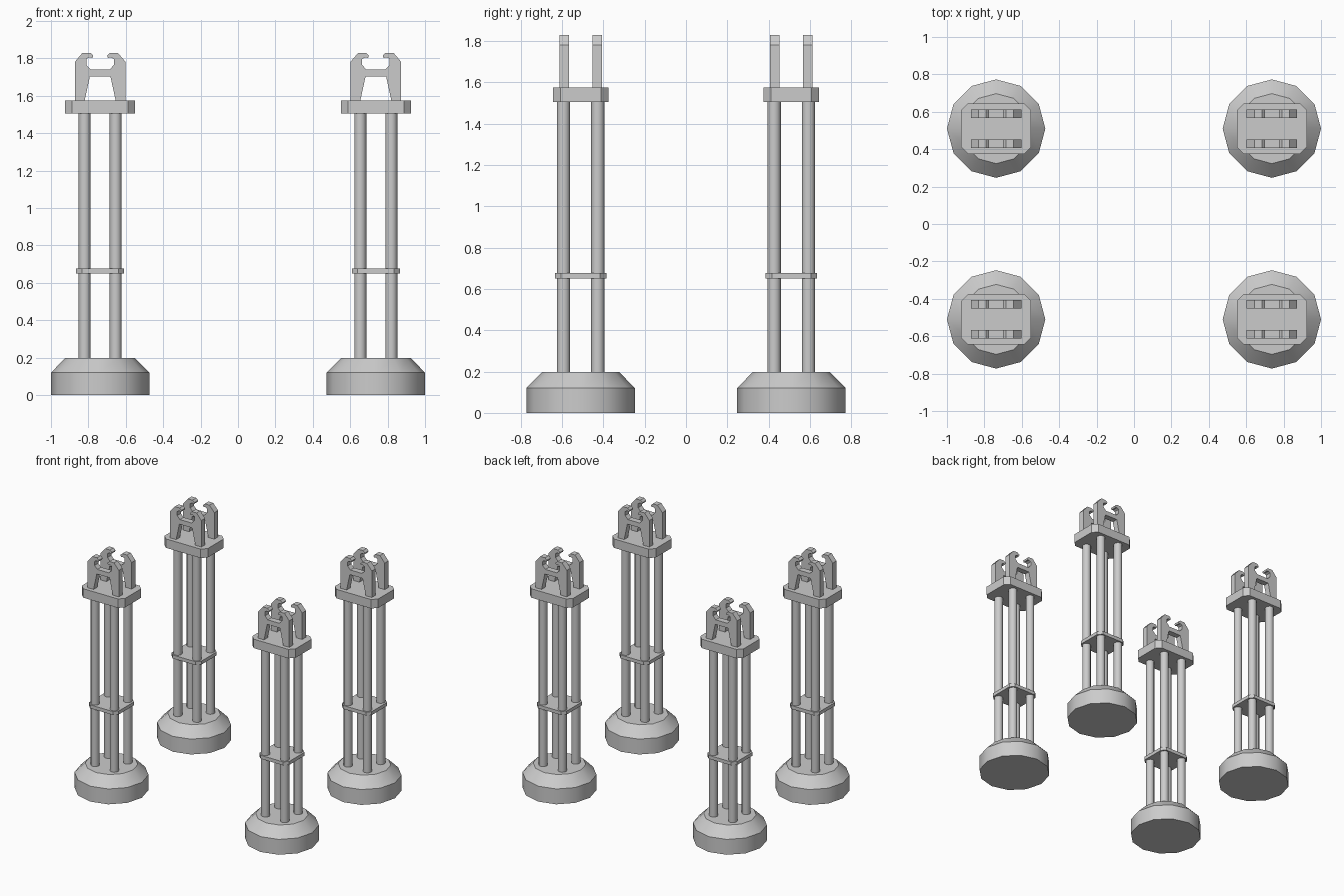
import bpy
import bmesh
import math

if "Cube" in bpy.data.objects:
    bpy.data.objects.remove(bpy.data.objects["Cube"])

grey = bpy.data.materials.new("light_grey")
grey.use_nodes = True
grey.diffuse_color = (0.6, 0.6, 0.6, 1)
grey.node_tree.nodes["Principled BSDF"].inputs["Base Color"].default_value = (0.6, 0.6, 0.6, 1)


def add_object(name, bm, location, smooth=False):
    bmesh.ops.recalc_face_normals(bm, faces=bm.faces)
    mesh = bpy.data.meshes.new(name)
    bm.to_mesh(mesh)
    bm.free()
    mesh.materials.append(grey)
    obj = bpy.data.objects.new(name, mesh)
    obj.location = location
    bpy.context.collection.objects.link(obj)
    if smooth:
        bpy.ops.object.select_all(action='DESELECT')
        obj.select_set(True)
        bpy.context.view_layer.objects.active = obj
        bpy.ops.object.shade_smooth_by_angle(angle=math.radians(35))


def lathe(name, rings, sides, location):
    """Closed round solid from (radius, height) rings."""
    bm = bmesh.new()
    loops = []
    for r, z in rings:
        angles = [math.tau * i / sides for i in range(sides)]
        loops.append([bm.verts.new((r * math.cos(a), r * math.sin(a), z)) for a in angles])
    for low, high in zip(loops, loops[1:]):
        for i in range(sides):
            j = (i + 1) % sides
            bm.faces.new((low[i], low[j], high[j], high[i]))
    bm.faces.new(loops[0])
    bm.faces.new(loops[-1])
    add_object(name, bm, location, smooth=True)


def extrude(name, points, direction, location):
    """Prism from a closed outline."""
    bm = bmesh.new()
    face = bm.faces.new([bm.verts.new(p) for p in points])
    result = bmesh.ops.extrude_face_region(bm, geom=[face], use_keep_orig=True)
    moved = [g for g in result["geom"] if isinstance(g, bmesh.types.BMVert)]
    bmesh.ops.translate(bm, verts=moved, vec=direction)
    add_object(name, bm, location)


def plate(name, hx, hy, cut, z, height, location):
    """Flat slab with chamfered corners."""
    outline = [(hx, hy - cut), (hx - cut, hy), (cut - hx, hy), (-hx, hy - cut),
               (-hx, cut - hy), (cut - hx, -hy), (hx - cut, -hy), (hx, cut - hy)]
    extrude(name, [(x, y, z) for x, y in outline], (0, 0, height), location)


# Half outline of the hooked cradle, from inner foot round to the saddle
HALF = [(0.055, 1.703), (0.084, 1.57), (0.135, 1.57), (0.135, 1.782), (0.094, 1.83),
        (0.053, 1.83), (0.037, 1.815), (0.042, 1.802), (0.057, 1.806),
        (0.074, 1.797), (0.074, 1.765), (0.05, 1.74)]
CRADLE = HALF + [(-x, z) for x, z in reversed(HALF)]
THICK = 0.046

for sx, side in ((-1, "right"), (1, "left")):
    for sy, end in ((-1, "front"), (1, "back")):
        tag = f"{end}_{side}"
        at = (sx * 0.737, sy * 0.51, 0)

        # Weighted foot
        lathe(f"base_{tag}", [(0.263, 0), (0.263, 0.12), (0.187, 0.197)], 12, at)

        # Four slim columns
        for i, (cx, cy) in enumerate(((-1, -1), (1, -1), (1, 1), (-1, 1))):
            spot = (at[0] + cx * 0.083, at[1] + cy * 0.083, 0)
            lathe(f"column_{tag}_{i + 1}", [(0.032, 0.19), (0.032, 1.51)], 12, spot)

        # Bracing plate and head plate
        plate(f"brace_plate_{tag}", 0.128, 0.124, 0.03, 0.65, 0.027, at)
        plate(f"head_plate_{tag}", 0.187, 0.135, 0.037, 1.505, 0.07, at)

        # Pair of hooked cradles
        for offset, place in ((-0.08, "near"), (0.08, "far")):
            outline = [(x, offset - THICK / 2, z) for x, z in CRADLE]
            extrude(f"cradle_{place}_{tag}", outline, (0, THICK, 0), at)
